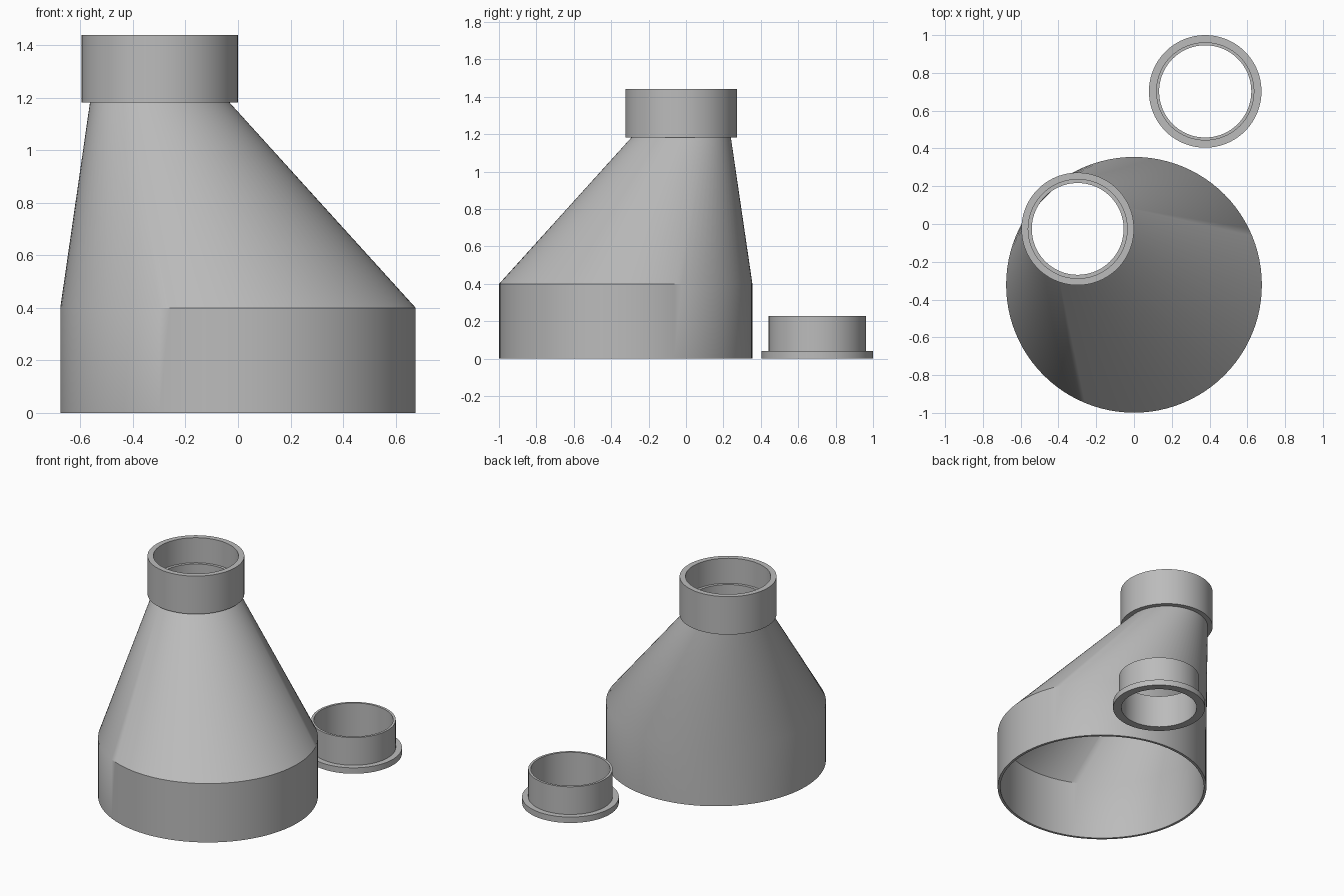
import bpy, bmesh, math

cube = bpy.data.objects.get("Cube")
if cube:
    bpy.data.objects.remove(cube, do_unlink=True)

SEGMENTS = 96

grey = bpy.data.materials.new("plain grey")
grey.use_nodes = True
colour = (0.5, 0.5, 0.5, 1)
grey.diffuse_color = colour
grey.node_tree.nodes["Principled BSDF"].inputs["Base Color"].default_value = colour


def loft(name, rings):
    """Skin a closed loop of circles, each (centre, radius, height)."""
    bm = bmesh.new()
    loops = []
    for (cx, cy), r, z in rings:
        loops.append([bm.verts.new((cx + r * math.cos(a), cy + r * math.sin(a), z))
                      for a in (math.tau * i / SEGMENTS for i in range(SEGMENTS))])
    for k, low in enumerate(loops):
        high = loops[(k + 1) % len(loops)]
        for i in range(SEGMENTS):
            j = (i + 1) % SEGMENTS
            bm.faces.new((low[i], low[j], high[j], high[i]))
    bmesh.ops.recalc_face_normals(bm, faces=bm.faces)
    mesh = bpy.data.meshes.new(name)
    bm.to_mesh(mesh)
    bm.free()
    mesh.materials.append(grey)
    obj = bpy.data.objects.new(name, mesh)
    bpy.context.collection.objects.link(obj)
    bpy.ops.object.select_all(action='DESELECT')
    obj.select_set(True)
    bpy.context.view_layer.objects.active = obj
    bpy.ops.object.shade_smooth_by_angle(angle=math.radians(35))
    return obj


base = (0, -0.322)
neck = (-0.298, -0.026)
plug = (0.377, 0.702)

# Hollow offset reducer: wide socket, slanted cone, narrow collar with inner ledge
loft("offset_reducer", [
    (base, 0.677, 0), (base, 0.677, 0.4),
    (neck, 0.266, 1.182), (neck, 0.298, 1.182),
    (neck, 0.298, 1.44), (neck, 0.262, 1.44),
    (neck, 0.262, 1.27), (neck, 0.243, 1.27),
    (neck, 0.243, 1.182), (base, 0.66, 0.4), (base, 0.66, 0),
])

# Separate flanged insert ring
loft("flanged_ring", [
    (plug, 0.298, 0), (plug, 0.298, 0.04),
    (plug, 0.26, 0.04), (plug, 0.26, 0.228),
    (plug, 0.244, 0.228), (plug, 0.244, 0),
])
